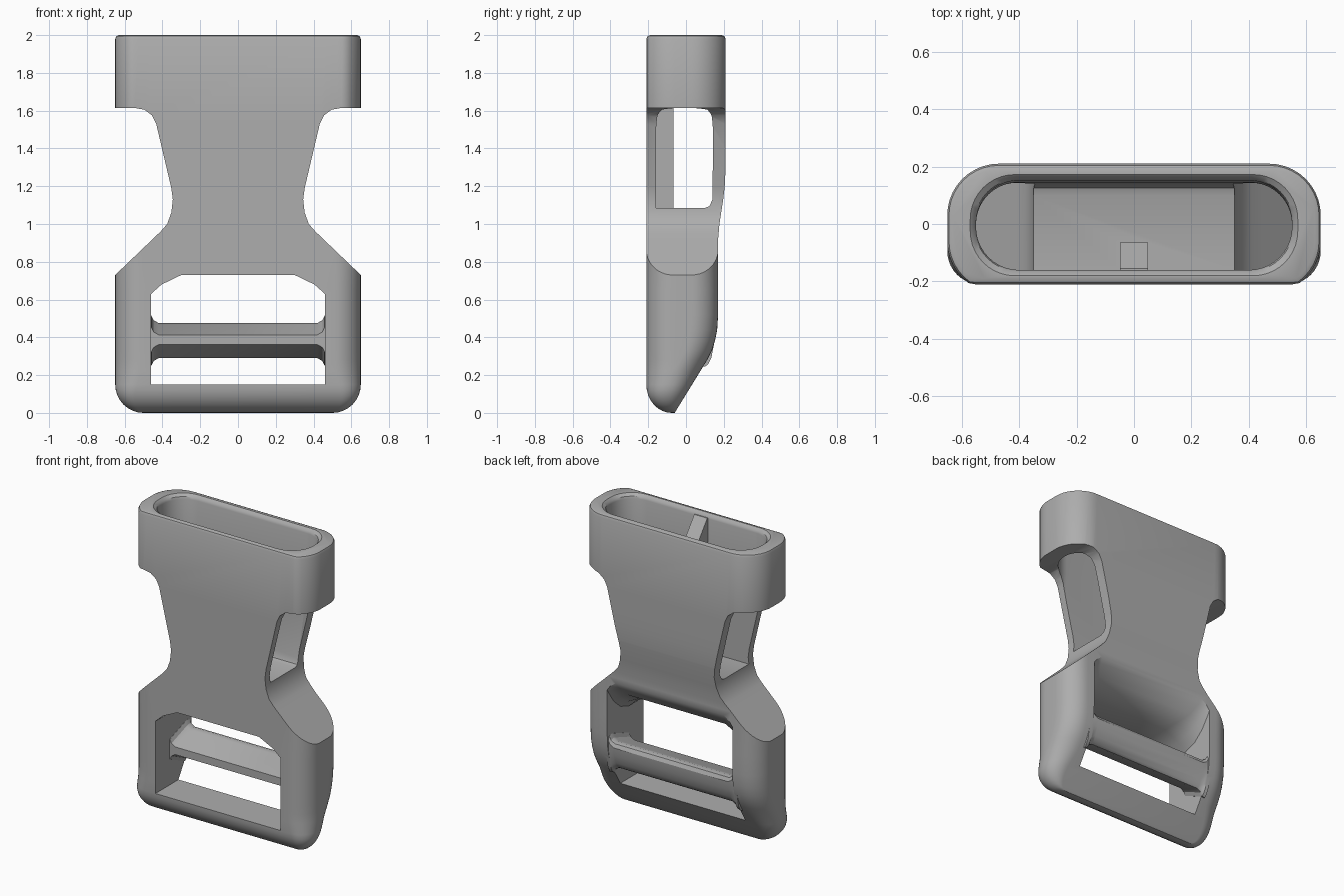
import bpy, bmesh, math

if "Cube" in bpy.data.objects:
    bpy.data.objects.remove(bpy.data.objects["Cube"], do_unlink=True)

grey = bpy.data.materials.new("buckle grey")
grey.use_nodes = True
grey.diffuse_color = (0.42, 0.42, 0.42, 1)
grey.node_tree.nodes["Principled BSDF"].inputs["Base Color"].default_value = (0.42, 0.42, 0.42, 1)


def loft(name, sections):
    """Skin a closed solid through rings with equal point counts."""
    bm = bmesh.new()
    rings = [[bm.verts.new(p) for p in s] for s in sections]
    n = len(rings[0])
    for a, b in zip(rings, rings[1:]):
        for i in range(n):
            j = (i + 1) % n
            bm.faces.new((a[i], a[j], b[j], b[i]))
    bm.faces.new(rings[0][::-1])
    bm.faces.new(rings[-1])
    bmesh.ops.recalc_face_normals(bm, faces=bm.faces)
    mesh = bpy.data.meshes.new(name)
    bm.to_mesh(mesh)
    bm.free()
    mesh.materials.append(grey)
    obj = bpy.data.objects.new(name, mesh)
    bpy.context.collection.objects.link(obj)
    return obj


def rounded(z, w, y0, y1, r, clip=-1, steps=10):
    """Horizontal rounded rectangle, optionally flattened at the front."""
    r = min(r, (y1 - y0) * 0.48)
    pts = []
    for k, (cx, cy) in enumerate([(w - r, y1 - r), (r - w, y1 - r), (r - w, y0 + r), (w - r, y0 + r)]):
        for i in range(steps + 1):
            a = math.pi / 2 * (k + i / steps)
            pts.append((cx + r * math.cos(a), max(clip, cy + r * math.sin(a)), z))
    return pts


def combine(target, other, operation):
    mod = target.modifiers.new(operation, 'BOOLEAN')
    mod.operation = operation
    mod.solver = 'EXACT'
    mod.object = other
    bpy.context.view_layer.update()
    graph = bpy.context.evaluated_depsgraph_get()
    mesh = bpy.data.meshes.new_from_object(target.evaluated_get(graph))
    target.modifiers.clear()
    target.data = mesh
    bpy.data.objects.remove(other, do_unlink=True)


def interp(points, z):
    for (za, a), (zb, b) in zip(points, points[1:]):
        if z <= zb:
            return a + (b - a) * max(0, z - za) / (zb - za)
    return points[-1][1]


# Outer shell: rounded sections following the side silhouette
back = [(0, -.06), (.28, .112), (.33, .137), (.38, .153), (.44, .165), (.52, .17),
        (.92, .17), (1.0, .177), (1.13, .197), (1.2, .205), (1.3, .21)]
levels = [.15 * (1 - math.cos(math.pi / 2 * i / 8)) for i in range(9)]
levels += [.22, .28, .33, .38, .44, .52, .65, .92, 1.0, 1.06, 1.13, 1.2, 1.3]
shell = []
for z in levels:
    q = math.sqrt(max(0, 1 - (1 - min(z, .15) / .15) ** 2))
    shell.append(rounded(z, .5 + .15 * q, -.075 - .135 * q, interp(back, z), .14))
for z, inset in [(1.4, 0), (1.98, 0), (1.994, .006), (2.0, .02)]:
    shell.append(rounded(z, .65 - inset, -.24 + inset, .21 - inset, .18 - inset, -.21 + inset))
buckle = loft("buckle_body", shell)

# Waisted front outline
half = [(.8, -.1), (.8, .586), (.65, .73), (.41, .96), (.375, 1.0), (.353, 1.06), (.345, 1.13),
        (.353, 1.19), (.433, 1.53), (.455, 1.575), (.495, 1.605), (.55, 1.615), (.8, 1.615), (.8, 2.1)]
outline = half + [(-x, z) for x, z in reversed(half)]
combine(buckle, loft("outline", [[(x, y, z) for x, z in outline] for y in (-.5, .5)]), 'INTERSECT')

# Socket cavity, open at the top and at both sides of the waist
socket = [(1.085, .55, .10), (1.095, .55, .125), (1.13, .55, .14), (1.6, .55, .145),
          (1.97, .55, .152), (1.985, .555, .157), (2.0, .57, .172), (2.1, .57, .172)]
combine(buckle, loft("socket", [rounded(z, w, -.16 - (w - .55), b, .155) for z, w, b in socket]),
        'DIFFERENCE')

# Strap window with a ceiling that flares upward to the back
window = []
for y, top, cx, cz in [(-.5, .73, .16, .1), (-.06, .73, .16, .1), (.03, .75, .14, .09),
                       (.1, .79, .1, .07), (.15, .85, .07, .06), (.18, .9, .06, .06), (.4, .95, .06, .06)]:
    side = [(.46, .15), (.46, top - cz), (.46 - cx * .35, top - cz * .5), (.46 - cx, top)]
    window.append([(x, y, z) for x, z in side] + [(-x, y, z) for x, z in reversed(side)])
combine(buckle, loft("strap_window", window), 'DIFFERENCE')

# Strap bar with flared ends
profile = [(-.06, .362), (-.06, .413), (.1, .468), (.125, .475), (.148, .468), (.16, .445),
           (.153, .39), (.134, .335), (.115, .30), (.1, .29), (.085, .293)]
bar = []
for x, grow in [(-.48, .045), (-.459, .04), (-.447, .016), (-.42, 0),
                (.42, 0), (.447, .016), (.459, .04), (.48, .045)]:
    bar.append([(x, y, z + (grow if z > .39 else -grow if z < .38 else 0)) for y, z in profile])
combine(buckle, loft("strap_bar", bar), 'UNION')

# Guide rib on the inside of the front wall
rib = [(-.18, 1.05), (-.065, 1.05), (-.065, 1.86), (-.155, 1.975), (-.18, 1.975)]
combine(buckle, loft("guide_rib", [[(x, y, z) for y, z in rib] for x in (-.048, .048)]), 'UNION')

bpy.ops.object.select_all(action='DESELECT')
buckle.select_set(True)
bpy.context.view_layer.objects.active = buckle
bpy.ops.object.shade_smooth_by_angle(angle=math.radians(32))
